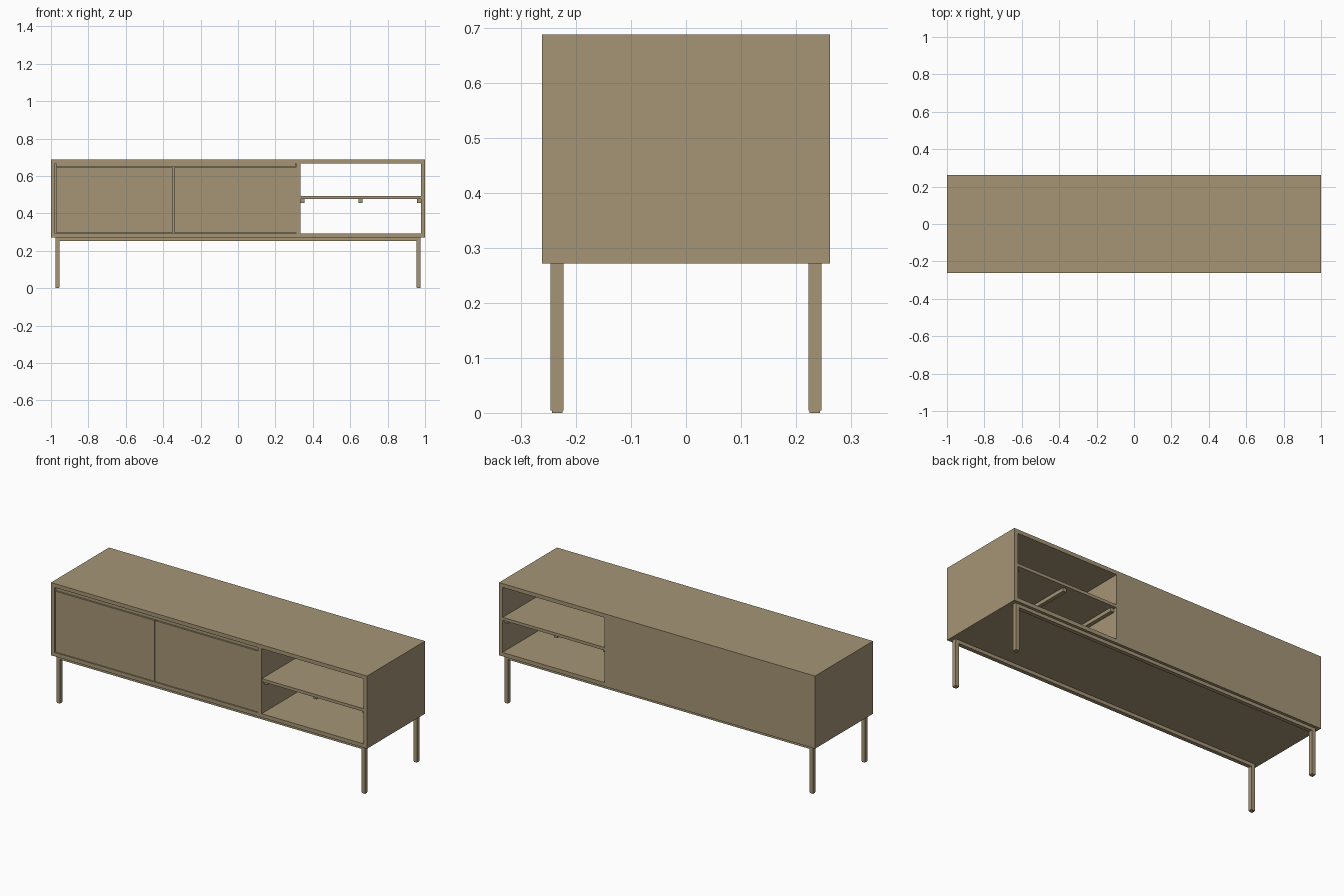
import bpy

# Remove the default cube
cube = bpy.data.objects.get("Cube")
if cube:
    bpy.data.objects.remove(cube, do_unlink=True)

# Single warm wood colour
wood = bpy.data.materials.new("light brown wood")
wood.use_nodes = True
colour = (0.376, 0.30, 0.181, 1)
wood.diffuse_color = colour
wood.node_tree.nodes["Principled BSDF"].inputs["Base Color"].default_value = colour


def box(name, x, y, z):
    """Axis-aligned board given its (min, max) along each axis."""
    bpy.ops.mesh.primitive_cube_add(size=1, location=[sum(r) / 2 for r in (x, y, z)])
    ob = bpy.context.object
    ob.name = name
    ob.scale = [r[1] - r[0] for r in (x, y, z)]
    bpy.ops.object.transform_apply(location=False, rotation=False, scale=True)
    ob.data.materials.append(wood)
    return ob


T = 0.022            # board thickness
D = 0.262            # half depth
LOW, HIGH = 0.272, 0.688
inner_z = (LOW + T, HIGH - T)
inner_x = 1 - T
div_x = (0.31, 0.333)

# Case
box("top_board", (-1, 1), (-D, D), (HIGH - T, HIGH))
box("bottom_board", (-1, 1), (-D, D), (LOW, LOW + T))
box("right_side", (-1, -inner_x), (-D, D), inner_z)
box("left_side", (inner_x, 1), (-D, D), inner_z)
box("divider", div_x, (-D, D), inner_z)
box("back_panel", (-inner_x, div_x[0]), (D - 0.012, D), inner_z)

# Sliding doors and the track above them
door_y = (-D + 0.002, -D + 0.02)
door_z = (inner_z[0] + 0.003, 0.645)
box("right_door", (-inner_x + 0.004, -0.348), door_y, door_z)
box("left_door", (-0.342, div_x[0]), door_y, door_z)
box("door_track", (-inner_x + 0.004, div_x[0] - 0.003),
    (-D + 0.006, -D + 0.03), (0.648, inner_z[1]))

# Open shelf with its battens
box("shelf", (div_x[1], inner_x), (-D + 0.002, D - 0.002), (0.477, 0.494))
for name, x in (("inner", div_x[1]), ("middle", 0.644), ("outer", inner_x - T)):
    box(name + "_shelf_batten", (x, x + T), (-D + 0.02, D - 0.02), (0.457, 0.477))

# Two leg frames, front and back
for side, y in (("front", (-0.246, -0.223)), ("back", (0.223, 0.246))):
    box(side + "_rail", (-0.954, 0.954), y, (0.253, LOW))
    for hand, x in (("right", (-0.977, -0.954)), ("left", (0.954, 0.977))):
        box(f"{side}_{hand}_leg", x, y, (0.004, LOW))
        box(f"{side}_{hand}_foot_pad", (x[0] + 0.002, x[1] - 0.002),
            (y[0] + 0.002, y[1] - 0.002), (0, 0.004))
